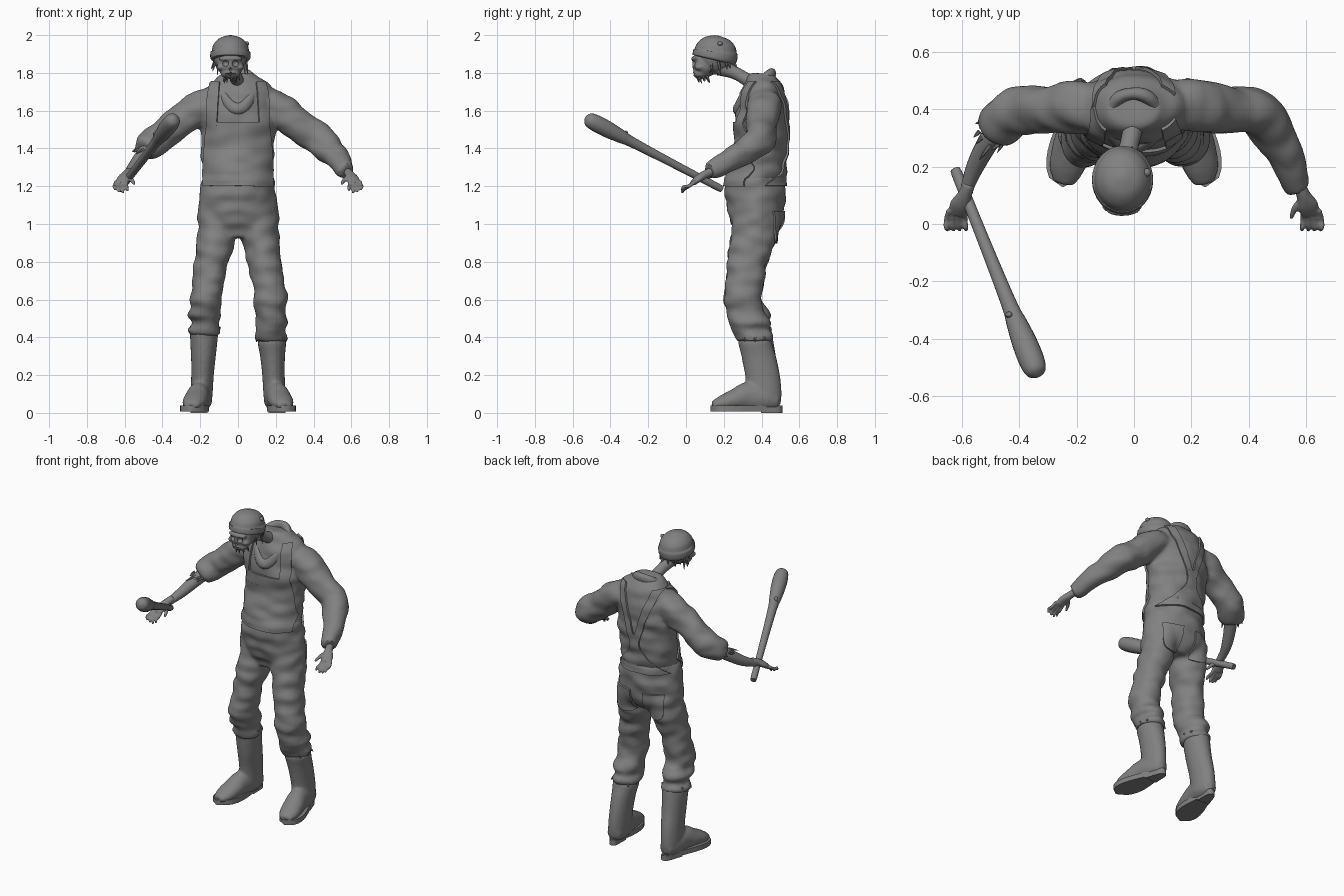
import bpy, bmesh, math, random
from mathutils import Vector, Matrix, noise
from mathutils.bvhtree import BVHTree

random.seed(4)
if "Cube" in bpy.data.objects:
    bpy.data.objects.remove(bpy.data.objects["Cube"])

grey = bpy.data.materials.new("plain grey")
grey.use_nodes = True
grey.diffuse_color = (.22, .22, .22, 1)
grey.node_tree.nodes["Principled BSDF"].inputs["Base Color"].default_value = grey.diffuse_color


def refine(rows, steps=4):
    """Smooth curve through rows of x, y, z, radius, second radius."""
    pts = [Vector(tuple(r) + (r[-1],) * (5 - len(r))) for r in rows]
    out = []
    for i in range(len(pts) - 1):
        a, b, c, d = pts[max(i - 1, 0)], pts[i], pts[i + 1], pts[min(i + 2, len(pts) - 1)]
        for k in range(steps):
            t = k / steps
            out.append((b * 2 + (c - a) * t + (a * 2 - b * 5 + c * 4 - d) * t ** 2
                        + (b * 3 - a - c * 3 + d) * t ** 3) / 2)
    return out + [pts[-1]]


def loft(bm, rows, flat=False, sides=20):
    """Closed skin over ellipses; flat keeps every ellipse horizontal."""
    rows = refine(rows)
    rings = []
    for i, row in enumerate(rows):
        u, v = Vector((1, 0, 0)), Vector((0, 1, 0))
        if not flat:
            tangent = (rows[min(i + 1, len(rows) - 1)] - rows[max(i - 1, 0)]).xyz.normalized()
            cross = tangent.cross(Vector((0, 0, 1)))
            u = cross.normalized() if cross.length > .01 else u
            v = u.cross(tangent)
        ring = []
        for k in range(sides):
            ang = math.tau * k / sides
            ring.append(bm.verts.new(row.xyz + u * max(row[3], .001) * math.cos(ang)
                                     + v * max(row[4], .001) * math.sin(ang)))
        rings.append(ring)
    for low, high in zip(rings, rings[1:]):
        for k in range(sides):
            j = (k + 1) % sides
            bm.faces.new((low[k], low[j], high[j], high[k]))
    bm.faces.new(rings[0])
    bm.faces.new(rings[-1])


def ball(bm, place, radii):
    size = Matrix.Diagonal(tuple(radii) + (1,))
    bmesh.ops.create_uvsphere(bm, u_segments=20, v_segments=12, radius=1,
                              matrix=Matrix.Translation(place) @ size)


def finish(name, bm, voxel=0, rough=0, cutter=None, thick=0):
    bmesh.ops.recalc_face_normals(bm, faces=bm.faces)
    mesh = bpy.data.meshes.new(name)
    bm.to_mesh(mesh)
    bm.free()
    ob = bpy.data.objects.new(name, mesh)
    bpy.context.collection.objects.link(ob)
    if voxel:
        remesh = ob.modifiers.new("blend", "REMESH")
        remesh.mode, remesh.voxel_size = "VOXEL", voxel
        smooth = ob.modifiers.new("soften", "SMOOTH")
        smooth.factor, smooth.iterations = .5, 4
    if cutter:
        cut = ob.modifiers.new("hollows", "BOOLEAN")
        cut.operation, cut.object = "DIFFERENCE", cutter
    if thick:
        solid = ob.modifiers.new("cloth", "SOLIDIFY")
        solid.thickness, solid.offset = thick, 0
    graph = bpy.context.evaluated_depsgraph_get()
    ob.data = bpy.data.meshes.new_from_object(ob.evaluated_get(graph))
    ob.modifiers.clear()
    if cutter:
        bpy.data.objects.remove(cutter)
    mesh = ob.data
    mesh.name = name
    mesh.materials.clear()
    mesh.materials.append(grey)
    # cloth wrinkles
    if rough:
        moves = [v.normal * rough * noise.noise(Vector((v.co.x * 9, v.co.y * 9, v.co.z * 16)))
                 for v in mesh.vertices]
        for v, move in zip(mesh.vertices, moves):
            v.co += move
    for ob2 in bpy.context.selected_objects:
        ob2.select_set(False)
    ob.select_set(True)
    bpy.context.view_layer.objects.active = ob
    bpy.ops.object.shade_smooth_by_angle(angle=math.radians(40))
    return ob


def single(name, rows, voxel=0, rough=0, **options):
    bm = bmesh.new()
    loft(bm, rows, **options)
    return finish(name, bm, voxel, rough)


def tatters(name, centre, radius, reach, count):
    """Loose threads hanging round a torn edge."""
    bm = bmesh.new()
    for k in range(count):
        ang = math.tau * k / count + random.uniform(-.2, .2)
        out = Vector((math.cos(ang), math.sin(ang), 0))
        start = Vector(centre) + out * radius
        end = start + Vector(reach) * random.uniform(.5, 1.2) + out * random.uniform(-.01, .02)
        loft(bm, [(*start, .008), (*start.lerp(end, .5), .006), (*end, .001)], sides=6)
    finish(name, bm)


# shirt: trunk and both sleeves in one skin, the right sleeve torn off short
bm = bmesh.new()
loft(bm, [(0, .365, 1.1, .19, .14), (0, .365, 1.22, .185, .15), (0, .395, 1.4, .192, .138),
          (0, .4, 1.55, .2, .138), (0, .405, 1.66, .2, .127), (0, .405, 1.73, .17, .105),
          (0, .41, 1.79, .09, .07)], flat=True, sides=32)
sleeve = [(.1, .41, 1.64, .08), (.2, .41, 1.62, .092), (.3, .4, 1.545, .085),
          (.41, .395, 1.46, .083), (.465, .35, 1.41, .078), (.515, .26, 1.355, .066),
          (.55, .18, 1.31, .058), (.578, .125, 1.28, .046)]
loft(bm, sleeve)
loft(bm, [(-x, *rest) for x, *rest in sleeve[:5]] + [(-.49, .32, 1.385, .062)])
shirt = finish("shirt", bm, .012, .014)

# overalls: seat and baggy legs, bunched above the boots
bm = bmesh.new()
loft(bm, [(0, .365, 1.25, .188, .16), (0, .37, 1.1, .207, .155), (0, .37, 1, .212, .13),
          (0, .36, .93, .12, .09)], flat=True, sides=32)
for s in (-1, 1):
    lift = .025 if s < 0 else -.01
    loft(bm, [(s * .11, .375, 1.04, .1, .12), (s * .122, .35, .9, .1, .118),
              (s * .138, .327, .8, .092, .108), (s * .158, .312, .7, .087, .103),
              (s * .172, .3, .6, .088, .102), (s * .17, .318, .54 + lift, .08, .105),
              (s * .18, .335, .49 + lift, .092, .112), (s * .172, .345, .455 + lift, .078, .096),
              (s * .178, .36, .42 + lift, .088, .1), (s * .178, .36, .39 + lift, .08, .09)],
         flat=True)
overalls = finish("overalls", bm, .012, .014)

# surface that the sewn-on pieces lie against
bm = bmesh.new()
for part in (shirt, overalls):
    bm.from_mesh(part.data)
cloth = BVHTree.FromBMesh(bm)
bm.free()


def patch(name, side, rows, across=12):
    """Cloth panel from rows of two x limits and a height; side -1 is the front."""
    rows = refine([(a, b, z, 0) for a, b, z in rows], 8)
    bm = bmesh.new()
    grid = []
    for row in rows:
        line = []
        for k in range(across + 1):
            x = row[0] + (row[1] - row[0]) * k / across
            hit = cloth.ray_cast(Vector((x, side * 2, row[2])), Vector((0, -side, 0)))
            if hit[0] is None:
                hit = cloth.find_nearest(Vector((x, .41, row[2])))
            line.append(bm.verts.new(hit[0] + hit[1] * .005))
        grid.append(line)
    for low, high in zip(grid, grid[1:]):
        for k in range(across):
            bm.faces.new((low[k], low[k + 1], high[k + 1], high[k]))
    finish(name, bm, thick=.012)


# bib, crossed back panel, straps and pockets
patch("bib", -1, [(-.18, .18, 1.2), (-.178, .178, 1.32), (-.17, .17, 1.44), (-.16, .16, 1.54)], 24)
patch("back_panel", 1, [(-.18, .18, 1.2), (-.11, .11, 1.27), (-.04, .04, 1.36), (-.03, .03, 1.46)], 24)
for s, tag in ((-1, "right"), (1, "left")):
    patch(tag + "_front_strap", -1, [(s * .11, s * .16, 1.52), (s * .105, s * .165, 1.62),
                                     (s * .1, s * .155, 1.7), (s * .095, s * .14, 1.75)], 6)
    patch(tag + "_back_strap", 1, [(-s * .005, s * .035, 1.42), (s * .03, s * .075, 1.55),
                                   (s * .07, s * .12, 1.67), (s * .095, s * .14, 1.75)], 6)
    patch(tag + "_back_pocket", 1, [(s * .09, s * .12, .9), (s * .05, s * .16, .93),
                                    (s * .045, s * .165, 1.07)])
patch("chest_pocket_flap", -1, [(-.05, -.04, 1.425), (-.1, -.02, 1.445), (-.11, -.015, 1.47)])

# collar: a tilted roll that dips to a point at the chest
roll = []
for k in range(26):
    ang = math.tau * k / 24
    dip = math.sin(ang)
    roll.append((.09 * math.cos(ang), .365 + .092 * dip,
                 1.72 + .075 * dip - .035 * max(0, -dip) ** 3, .024, .032))
single("collar", roll, .009, .006)

# boots with soles and heels
for s, tag in ((-1, "right"), (1, "left")):
    top = .44 if s < 0 else .385
    bm = bmesh.new()
    loft(bm, [(s * .18, .365, top, .075, .09), (s * .18, .368, top - .025, .075, .09),
              (s * .183, .385, .3, .066, .092), (s * .188, .405, .2, .06, .093),
              (s * .192, .415, .1, .058, .092), (s * .192, .42, .04, .05, .08)], flat=True)
    loft(bm, [(s * .19, .49, .06, .04, .045), (s * .195, .42, .075, .06, .07),
              (s * .208, .33, .085, .06, .08), (s * .222, .26, .07, .065, .058),
              (s * .236, .19, .052, .06, .04), (s * .246, .14, .04, .035, .02)])
    finish(tag + "_boot", bm, .01)
    for piece, near, far, base in (("sole", 0, 1, .008), ("heel", 0, .3, 0)):
        bm = bmesh.new()
        edges = ([], [])
        for k in range(13):
            t = near + (far - near) * k / 12
            width = (.05 + .02 * math.sin(t * 5 - 2)) * (1 - abs(2 * t - 1) ** 6) ** .5 + .004
            for edge, sign in zip(edges, (-1, 1)):
                edge.append(bm.verts.new((s * (.188 + .06 * t) + sign * width, .51 - .38 * t, base)))
        face = bm.faces.new(edges[0] + edges[1][::-1])
        raised = bmesh.ops.extrude_face_region(bm, geom=[face])["geom"]
        bmesh.ops.translate(bm, vec=(0, 0, .032),
                            verts=[v for v in raised if isinstance(v, bmesh.types.BMVert)])
        finish(tag + "_" + piece, bm)
    tatters(tag + "_trouser_threads", (s * .178, .36, top + .015), .08, (0, 0, -.03), 9)

# bare right forearm, hands and splayed fingers
single("right_forearm", [(-.44, .37, 1.43, .04), (-.5, .3, 1.37, .038), (-.55, .21, 1.305, .032),
                         (-.578, .14, 1.27, .024), (-.585, .11, 1.26, .022)])
tatters("torn_sleeve_threads", (-.49, .325, 1.395), .05, (-.03, -.03, -.02), 10)
for s, tag in ((-1, "right"), (1, "left")):
    bm = bmesh.new()
    loft(bm, [(s * .575, .14, 1.28, .022), (s * .592, .1, 1.262, .025, .022),
              (s * .607, .065, 1.24, .036, .02), (s * .617, .035, 1.215, .032, .014)])
    for k in range(4):
        spread = (k - 1.5) * .018
        x, drop = .618 + spread, .012 * abs(k - 1.3)
        loft(bm, [(s * x, .05, 1.226, .01), (s * (x + spread * .2 + .004), .015, 1.2, .01),
                  (s * (x + spread * .25 + .004), -.012, 1.178 + drop, .009),
                  (s * (x + spread * .2), -.022, 1.158 + drop, .006)], sides=10)
    loft(bm, [(s * .588, .085, 1.25, .014), (s * .562, .055, 1.232, .012),
              (s * .548, .02, 1.21, .007)], sides=10)
    finish(tag + "_hand", bm, .005)

# club: thin grip swelling to a heavy end, with a knot
butt, tip = Vector((-.622, .185, 1.187)), Vector((-.335, -.532, 1.562))
profile = ((0, .012), (.01, .019), (.2, .02), (.45, .023), (.66, .028), (.74, .036),
           (.84, .044), (.93, .044), (.98, .034), (1, .008))
single("club", [(*butt.lerp(tip, t), r) for t, r in profile])
bm = bmesh.new()
ball(bm, butt.lerp(tip, .7) + Vector((-.015, 0, .025)), (.013, .011, .02))
finish("club_knot", bm)

# skull with hollow eyes, nose and mouth
bm = bmesh.new()
for x, y, z in ((-.068, .03, 1.85), (-.012, .03, 1.85)):
    ball(bm, (x, y, z), (.02, .024, .018))
ball(bm, (-.04, .026, 1.818), (.009, .024, .012))
ball(bm, (-.04, .035, 1.794), (.034, .022, .007))
holes = finish("hollows", bm)
holes.hide_render = True
bm = bmesh.new()
for place, radii in (((-.04, .155, 1.885), (.09, .1, .095)), ((-.04, .1, 1.845), (.07, .068, .068)),
                     ((-.04, .08, 1.796), (.05, .046, .026)), ((-.04, .055, 1.876), (.062, .028, .016)),
                     ((-.093, .075, 1.83), (.018, .03, .016)), ((.013, .075, 1.83), (.018, .03, .016))):
    ball(bm, place, radii)
finish("skull", bm, .006, .006, holes)
bm = bmesh.new()
for k in range(8):
    for z in (1.801, 1.788):
        x = (k - 3.5) * .008
        ball(bm, (x - .04, .044 + 9 * x * x, z), (.0036, .004, .007))
finish("teeth", bm)

# neck, knitted cap with a rolled band, and thin hair
single("neck", [(-.03, .18, 1.83, .045), (-.02, .26, 1.8, .034), (-.005, .33, 1.76, .036),
                (0, .4, 1.72, .05)])
single("knitted_cap", [(-.04, .15, 1.868, .095, .105), (-.04, .152, 1.878, .106, .118),
                       (-.04, .156, 1.908, .106, .118), (-.04, .157, 1.917, .099, .112),
                       (-.04, .16, 1.95, .09, .1), (-.04, .163, 1.982, .06, .066),
                       (-.04, .165, 1.998, .012, .012)], sides=32)
bm = bmesh.new()
ball(bm, (.045, .18, 1.955), (.014, .014, .012))
finish("cap_stud", bm)
tatters("hair", (-.04, .175, 1.86), .083, (0, .01, -.06), 18)
tatters("beard", (-.035, .085, 1.79), .03, (0, .01, -.04), 8)
